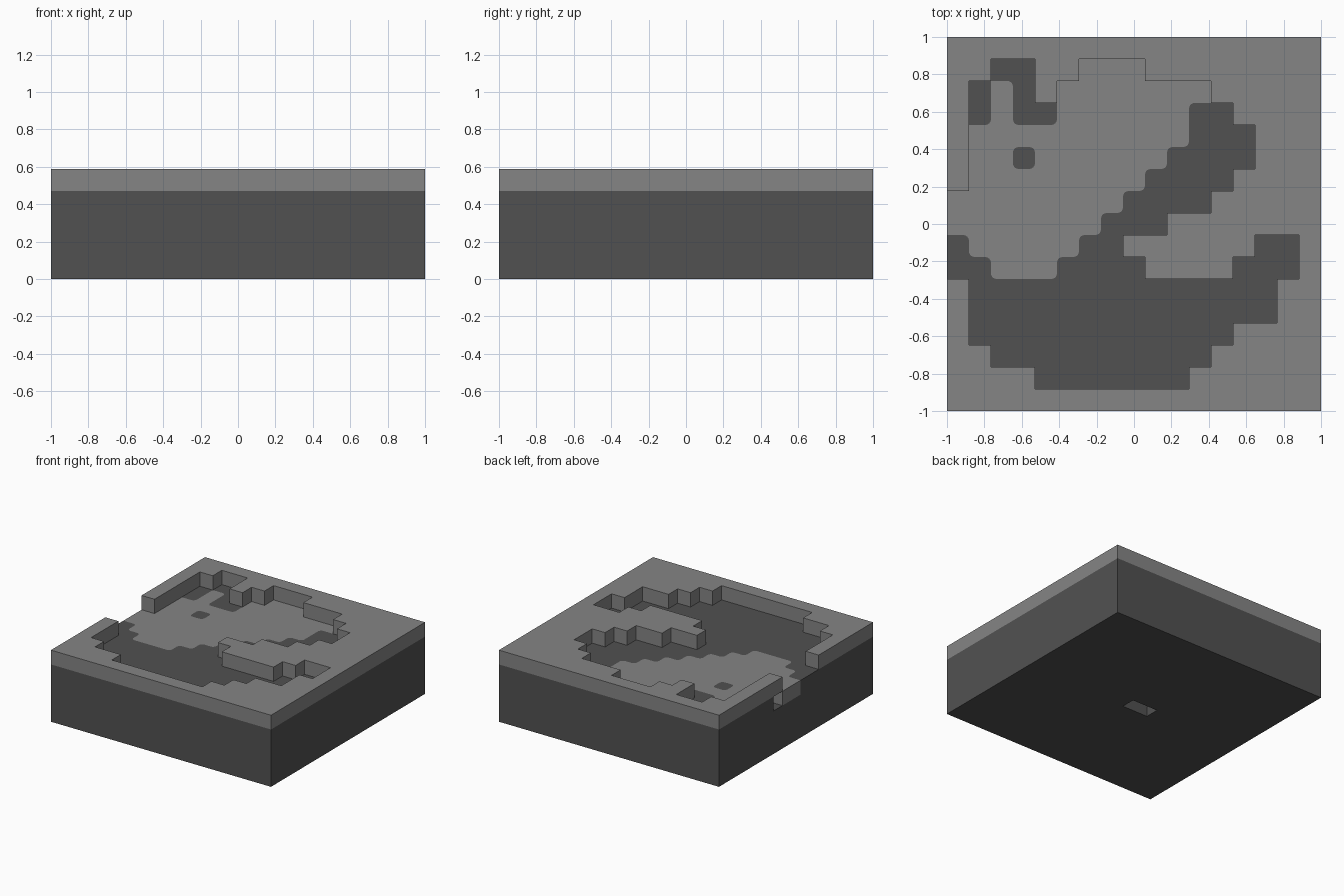
import bpy, bmesh

if "Cube" in bpy.data.objects:
    bpy.data.objects.remove(bpy.data.objects["Cube"], do_unlink=True)

N = 17
S = 2 / N                      # one cell, also one layer
FLOOR, TOP = 4 * S, 5 * S

# Recess in the frame and light inlay in it, as (row from the back, first column, last column)
RECESS = [(1, 2, 3), (2, 1, 3), (3, 1, 12), (4, 1, 13), (5, 1, 13), (6, 1, 12),
          (7, 0, 11), (8, 0, 9), (9, 0, 7), (9, 14, 15), (10, 0, 8), (10, 13, 15),
          (11, 1, 14), (12, 1, 14), (13, 1, 12), (14, 2, 11), (15, 4, 10)]
INLAY = [(1, 6, 8), (2, 2, 2), (2, 5, 11), (3, 2, 2), (3, 5, 10), (4, 1, 10),
         (5, 1, 2), (5, 4, 9), (6, 1, 8), (7, 0, 7), (8, 0, 6), (9, 1, 5), (10, 2, 4)]


def cells(spans):
    return {(r, c) for r, first, last in spans for c in range(first, last + 1)}


inlay_cells = cells(INLAY)
frame_cells = {(r, c) for r in range(N) for c in range(N)} - cells(RECESS) - inlay_cells
pocket_cells = {(6, 0)}        # side pocket beneath the frame


def material(name, v):
    m = bpy.data.materials.new(name)
    m.use_nodes = True
    m.diffuse_color = (v, v, v, 1)
    m.node_tree.nodes["Principled BSDF"].inputs["Base Color"].default_value = (v, v, v, 1)
    return m


DARK = material("dark grey", 0.083)
LIGHT = material("light grey", 0.235)


def is_free(co):
    """True where no frame or outer edge meets the corner."""
    c, r = round((co.x + 1) / S), round((1 - co.y) / S)
    around = {(r - i, c - j) for i in (0, 1) for j in (0, 1)}
    return 0 < c < N and 0 < r < N and not around & frame_cells


def make_object(name, bm, mat):
    bmesh.ops.recalc_face_normals(bm, faces=bm.faces)
    me = bpy.data.meshes.new(name)
    bm.to_mesh(me)
    bm.free()
    me.materials.append(mat)
    ob = bpy.data.objects.new(name, me)
    bpy.context.collection.objects.link(ob)
    return ob


def slab(name, plan, z0, z1, mat, radius=0):
    """Extrude a set of cells, optionally rounding the free corners."""
    bm = bmesh.new()
    for r, c in sorted(plan):
        x, y = -1 + c * S, 1 - r * S
        bm.faces.new([bm.verts.new((x + i * S, y - j * S, z0))
                      for i, j in ((0, 0), (0, 1), (1, 1), (1, 0))])
    bmesh.ops.remove_doubles(bm, verts=bm.verts, dist=0.001)
    ext = bmesh.ops.extrude_face_region(bm, geom=bm.faces[:], use_keep_orig=True)
    up = [g for g in ext["geom"] if isinstance(g, bmesh.types.BMVert)]
    bmesh.ops.translate(bm, verts=up, vec=(0, 0, z1 - z0))
    bmesh.ops.recalc_face_normals(bm, faces=bm.faces)
    if radius:
        corners = [e for e in bm.edges
                   if abs(e.verts[0].co.z - e.verts[1].co.z) > 0.01
                   and e.calc_face_angle(0) > 0.5 and is_free(e.verts[0].co)]
        bmesh.ops.bevel(bm, geom=corners, offset=radius, segments=4,
                        profile=0.5, affect="EDGES")
    bmesh.ops.dissolve_limit(bm, angle_limit=0.01, verts=bm.verts, edges=bm.edges)
    return make_object(name, bm, mat)


def box(name, lo, hi, mat):
    bm = bmesh.new()
    bmesh.ops.create_cube(bm, size=1)
    for v in bm.verts:
        v.co = [a + (k + 0.5) * (b - a) for k, a, b in zip(v.co, lo, hi)]
    return make_object(name, bm, mat)


def cut(target, cutter):
    mod = target.modifiers.new("cut", "BOOLEAN")
    mod.operation, mod.solver, mod.object = "DIFFERENCE", "EXACT", cutter
    bpy.context.view_layer.objects.active = target
    bpy.ops.object.modifier_apply(modifier=mod.name)
    bpy.data.objects.remove(cutter, do_unlink=True)


# Raised frame and flush inlay
slab("raised_frame", frame_cells, FLOOR, TOP, LIGHT)
slab("inlay", inlay_cells, FLOOR - S, FLOOR, LIGHT, 0.03)

# Base block with a seat for the inlay and a slot underneath
base = box("base_block", (-1, -1, 0), (1, 1, FLOOR), DARK)
seat = slab("seat_cutter", inlay_cells | pocket_cells, FLOOR - S, TOP, DARK, 0.03)
for v in seat.data.vertices:
    if v.co.x < -0.999:
        v.co.x -= 0.1
cut(base, seat)
cut(base, box("slot_cutter", (-1.5 * S, -S / 2, -S), (S / 2, S / 2, S), DARK))
